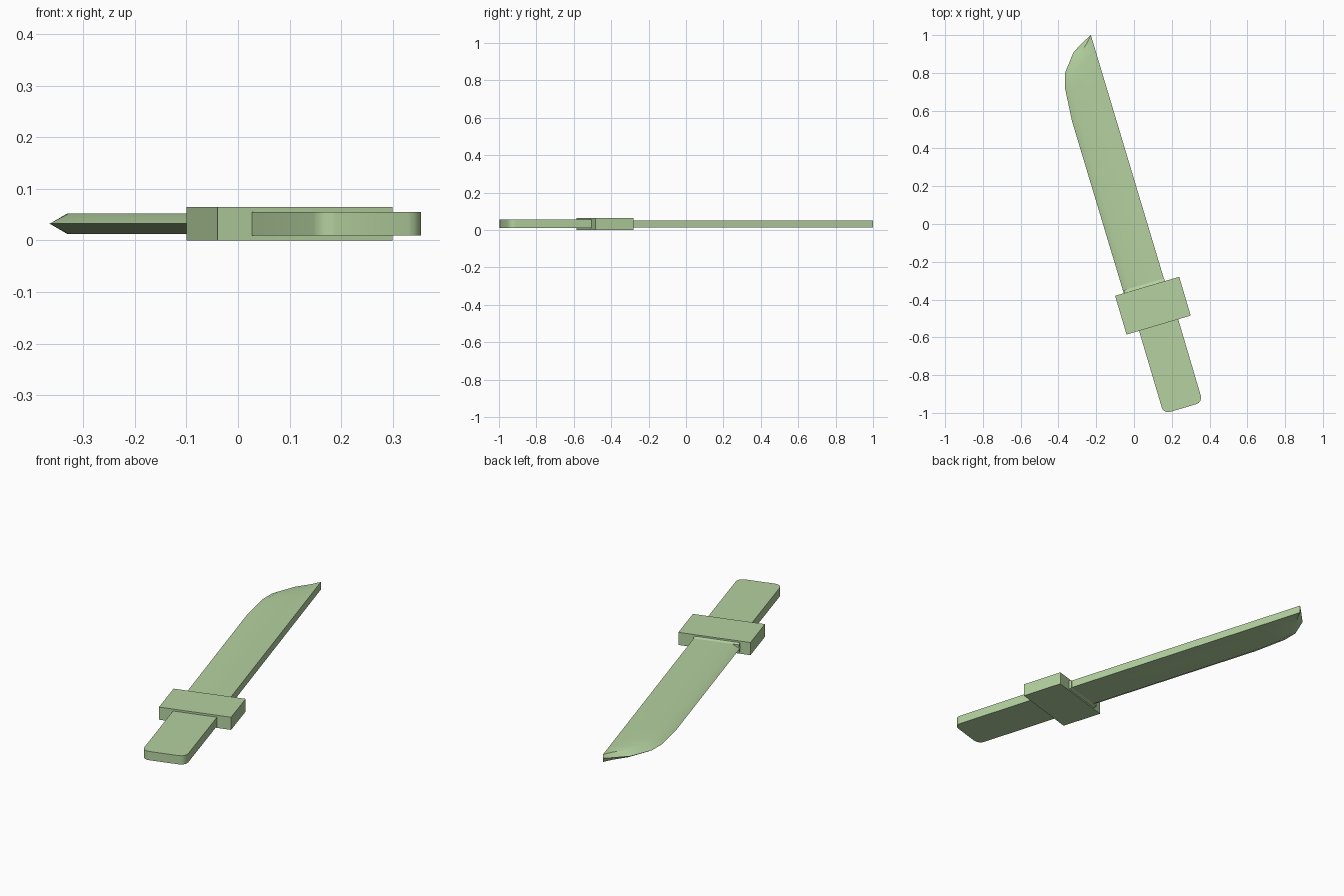
import bpy, bmesh, math
from mathutils import Matrix

cube = bpy.data.objects.get("Cube")
if cube:
    bpy.data.objects.remove(cube, do_unlink=True)

# One flat colour
green = bpy.data.materials.new("soft_green")
green.use_nodes = True
colour = (0.46, 0.64, 0.35, 1)
green.diffuse_color = colour
green.node_tree.nodes["Principled BSDF"].inputs["Base Color"].default_value = colour

# All parts are laid out along a tilted axis through the guard
MID = 0.0325
PLACE = Matrix.Translation((0.10, -0.4325, MID)) @ Matrix.Rotation(math.radians(16.5), 4, "Z")


def loft(name, rings, smooth=None):
    """Join matching closed rings of points and cap both ends."""
    bm = bmesh.new()
    loops = [[bm.verts.new(p) for p in ring] for ring in rings]
    for a, b in zip(loops, loops[1:]):
        for i in range(len(a)):
            j = (i + 1) % len(a)
            bm.faces.new((a[i], a[j], b[j], b[i]))
    bm.faces.new(loops[0][::-1])
    bm.faces.new(loops[-1])
    bmesh.ops.remove_doubles(bm, verts=bm.verts, dist=0.0001)
    bmesh.ops.recalc_face_normals(bm, faces=bm.faces)
    mesh = bpy.data.meshes.new(name)
    bm.to_mesh(mesh)
    bm.free()
    mesh.materials.append(green)
    obj = bpy.data.objects.new(name, mesh)
    bpy.context.collection.objects.link(obj)
    obj.matrix_world = PLACE
    if smooth:
        bpy.ops.object.select_all(action="DESELECT")
        obj.select_set(True)
        bpy.context.view_layer.objects.active = obj
        bpy.ops.object.shade_smooth_by_angle(angle=math.radians(smooth))
    return obj


def prism(name, outline, half, smooth=None):
    return loft(name, [[(x, y, z) for x, y in outline] for z in (-half, half)], smooth)


# Guard block
prism("guard", [(-0.177, -0.107), (0.177, -0.107), (0.177, 0.107), (-0.177, 0.107)], 0.0325)

# Handle with a rounded butt
RADIUS, WIDTH, BUTT = 0.035, 0.108, -0.565
corner = [math.radians(90 * i / 4) for i in range(5)]
right = [(WIDTH - RADIUS + RADIUS * math.sin(a), BUTT + RADIUS - RADIUS * math.cos(a)) for a in corner]
left = [(-x, y) for x, y in reversed(right)]
prism("handle", left + right + [(WIDTH, 0), (-WIDTH, 0)], 0.0225, 35)

# Blade: flat spine, flat sides and a short bevel to the cutting edge
SPINE, THICK = 0.097, 0.0195
stations = [  # edge point, then shoulder of the bevel
    ((-0.129, 0.09), (-0.094, 0.09)),
    ((-0.133, 1.06), (-0.098, 1.05)),
    ((-0.119, 1.237), (-0.085, 1.225)),
    ((-0.096, 1.314), (-0.066, 1.298)),
    ((-0.021, 1.407), (-0.003, 1.380)),
    ((0.050, 1.447), (0.058, 1.430)),
    ((0.092, 1.467), (0.092, 1.467)),
]
rings = []
for edge, shoulder in stations:
    back = max(SPINE - 0.0035 * edge[1], shoulder[0])
    rings.append([
        (*edge, 0),
        (*shoulder, THICK), (back, shoulder[1], THICK),
        (back, shoulder[1], -THICK), (*shoulder, -THICK),
    ])
loft("blade", rings, 35)

# Thin tapered collar where the blade leaves the guard
collar = []
for y, half in ((0.10, 0.027), (0.122, 0.0195)):
    collar.append([(-0.125, y, -half), (0.098, y, -half), (0.098, y, half), (-0.125, y, half)])
loft("collar", collar)
